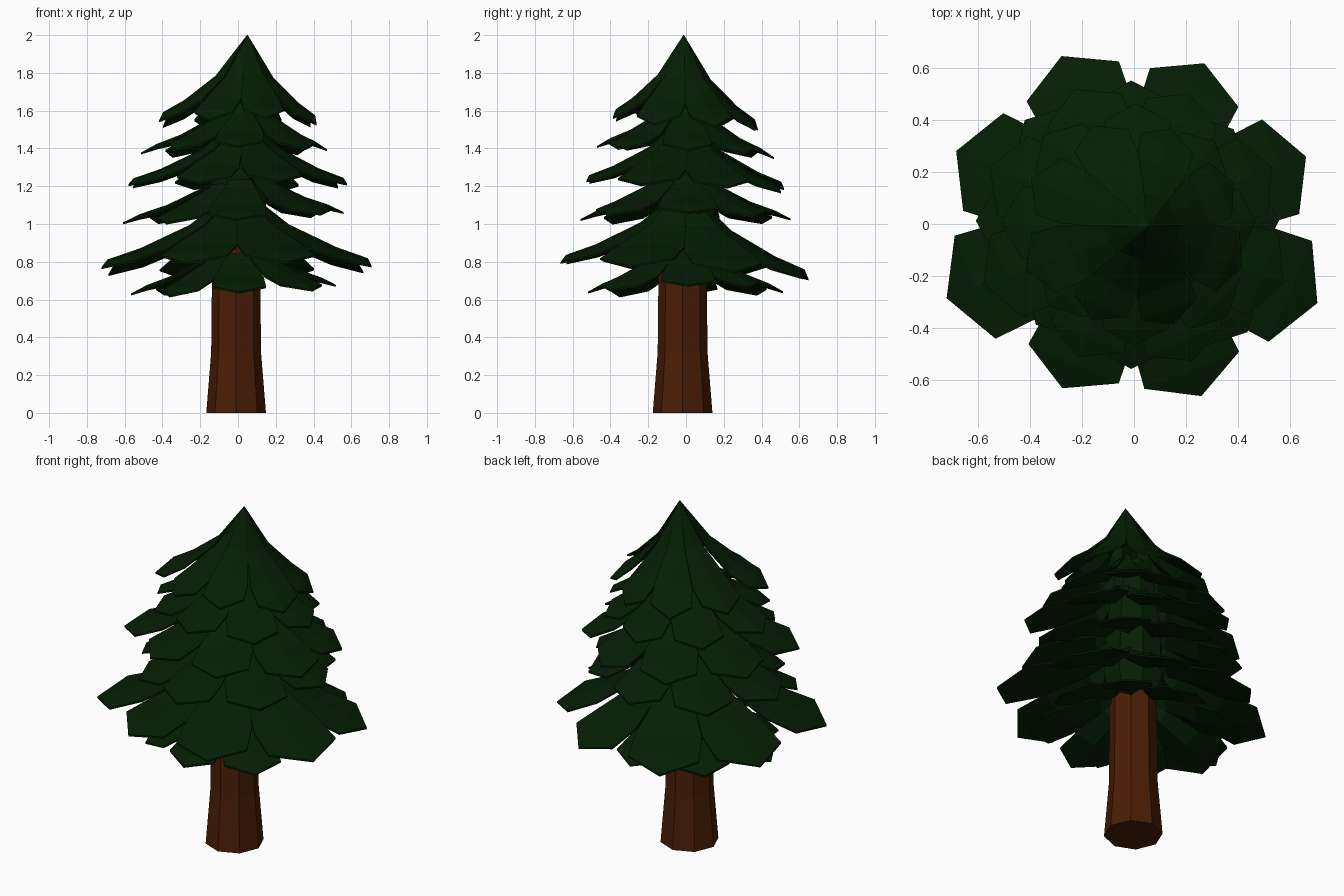
import bpy, bmesh, math, random
from mathutils import Vector

random.seed(11)
cube = bpy.data.objects.get("Cube")
if cube:
    bpy.data.objects.remove(cube, do_unlink=True)


def material(name, color):
    m = bpy.data.materials.new(name)
    m.diffuse_color = (*color, 1)
    m.use_nodes = True
    m.node_tree.nodes["Principled BSDF"].inputs["Base Color"].default_value = (*color, 1)
    return m


GREEN = material("needle green", (0.0014, 0.0125, 0.0012))
BROWN = material("bark brown", (0.068, 0.0125, 0.0015))


def finish(name, bm, mat):
    bmesh.ops.recalc_face_normals(bm, faces=bm.faces)
    me = bpy.data.meshes.new(name)
    bm.to_mesh(me)
    bm.free()
    me.materials.append(mat)
    ob = bpy.data.objects.new(name, me)
    bpy.context.collection.objects.link(ob)


def loft(bm, rings):
    """Bridge equal-length vertex loops and cap both ends."""
    for a, b in zip(rings, rings[1:]):
        for i in range(len(a)):
            j = (i + 1) % len(a)
            bm.faces.new((a[i], a[j], b[j], b[i]))
    bm.faces.new(rings[0])
    bm.faces.new(rings[-1])


def turned(name, mat, layers, cx, cy, turn):
    """Eight-sided solid from (height, radius) layers."""
    bm = bmesh.new()
    rings = []
    for z, r in layers:
        angles = [(k + turn) * math.pi / 4 for k in range(8)]
        rings.append([bm.verts.new((cx + r * math.cos(a), cy + r * math.sin(a), z))
                      for a in angles])
    loft(bm, rings)
    finish(name, bm, mat)


# Share of reach, share of drop, half width, edge sag, depth under the ridge
STATIONS = ((0.005, 0.0, 0.002, 0.0, 0.05), (0.31, 0.46, 0.138, 0.008, 0.07),
            (0.62, 0.73, 0.255, 0.015, 0.05), (0.85, 0.87, 0.275, 0.015, 0.03))
RIM = Vector((0, 0, -0.01))


def bough(bm, apex, angle, reach, top, tip):
    """Drooping leaf-shaped bough: fills its sector, thin rim, pentagonal end."""
    out = Vector((math.cos(angle), math.sin(angle), 0))
    side = Vector((-out.y, out.x, 0))
    rings = []
    for u, d, w, sag, deep in STATIONS:
        mid = apex * (1 - u) + out * reach * u + Vector((0, 0, top - (top - tip) * d))
        fall = Vector((0, 0, -sag))
        left, right = mid + side * w * reach + fall, mid - side * w * reach + fall
        under = mid - Vector((0, 0, deep))
        rings.append([bm.verts.new(p) for p in
                      (mid, left, left + RIM, under, right + RIM, right)])
    loft(bm, rings)
    # Pointed end closing the last ring
    end = rings[-1]
    bm.faces.remove(next(f for f in end[0].link_faces if len(f.verts) == 6))
    point = out * reach + Vector((0, 0, tip))
    up = bm.verts.new(point)
    dn = bm.verts.new(point + RIM)
    for f in ((end[0], end[1], up), (end[1], end[2], dn, up), (end[2], end[3], dn),
              (end[3], end[4], dn), (end[4], end[5], up, dn), (end[5], end[0], up)):
        bm.faces.new(f)


# Trunk: octagon flaring at the foot
turned("trunk", BROWN, ((0, 0.158), (0.32, 0.132), (1.0, 0.125)), -0.01, -0.018, 0)

# Tiers from top to bottom: reach, apex height, tip height, turn in sectors, tilt in x and y
TIERS = ((0.42, 2.0, 1.53, 0.5, 0, -0.03), (0.475, 1.73, 1.385, 0, 0, -0.02),
         (0.58, 1.57, 1.205, 0.5, 0, -0.03), (0.565, 1.36, 1.03, 0, 0.025, 0),
         (0.72, 1.20, 0.76, 0.5, 0.01, -0.04), (0.525, 0.98, 0.645, 0, 0.025, 0))
# Uneven bough lengths around each tier
LENGTHS = (0.99, 0.94, 0.98, 1.03, 1.08, 0.96, 0.99, 1.07)
for n, (reach, top, tip, turn, tilt_x, tilt_y) in enumerate(TIERS):
    bm = bmesh.new()
    apex = Vector((0.05, -0.012, 0)) * (1 - n / 5)
    for k, length in enumerate(LENGTHS):
        angle = (k + turn) * math.pi / 4 + random.uniform(-0.025, 0.025)
        tilt = tilt_x * math.cos(angle) + tilt_y * math.sin(angle)
        bough(bm, apex, angle, reach * length, top, tip + tilt + random.uniform(-0.012, 0.012))
    finish("bough_tier_%d" % (n + 1), bm, GREEN)

# Solid foliage core around the trunk
turned("inner_foliage", GREEN, ((0.84, 0.14), (0.95, 0.17), (1.3, 0.15), (1.65, 0.1)), 0, 0, 0.5)
